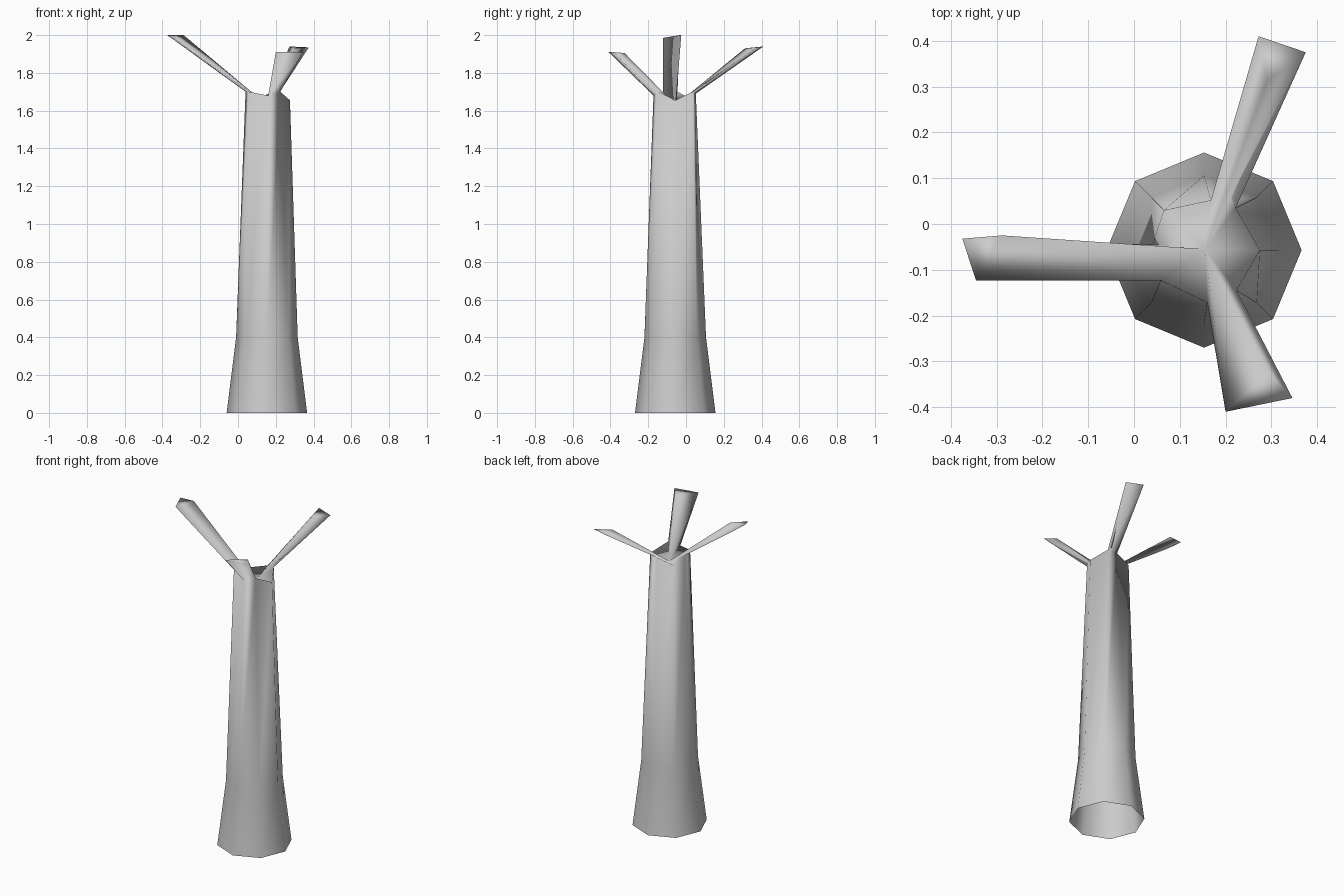
import bpy, bmesh, math

if "Cube" in bpy.data.objects:
    bpy.data.objects.remove(bpy.data.objects["Cube"])

CX, CY = 0.153, -0.057
bm = bmesh.new()

def ring(r, z):
    return [bm.verts.new((CX + r * math.cos(i * math.pi / 4),
                          CY + r * math.sin(i * math.pi / 4), z)) for i in range(8)]

# Trunk: flared eight-sided tube, open underneath, with an uneven top rim
rim = [(0.275, -0.057, 1.655), (0.222, 0.035, 1.70), (0.168, 0.052, 1.69), (0.065, 0.03, 1.66),
       (0.04, -0.045, 1.70), (0.058, -0.123, 1.70), (0.16, -0.172, 1.68), (0.224, -0.145, 1.70)]
rings = [ring(0.213, 0), ring(0.163, 0.4), [bm.verts.new(p) for p in rim]]
for lo, hi in zip(rings, rings[1:]):
    for i in range(8):
        j = (i + 1) % 8
        bm.faces.new((lo[i], lo[j], hi[j], hi[i]))

# Branches: triangular limbs growing from wedges of the sunken crown
# wedge index -> tip corners (from rim i, rim i+1, centre)
tips = {1: [(0.375, 0.375, 1.935), (0.272, 0.41, 1.94), (0.29, 0.312, 1.93)],
        4: [(-0.375, -0.032, 2.0), (-0.345, -0.123, 1.985), (-0.288, -0.025, 2.0)],
        6: [(0.20, -0.41, 1.91), (0.346, -0.38, 1.91), (0.295, -0.325, 1.905)]}
top = rings[-1]
centre = bm.verts.new((0.155, -0.055, 1.63))
for i in range(8):
    base = [top[i], top[(i + 1) % 8], centre]
    if i in tips:
        tip = [bm.verts.new(p) for p in tips[i]]
        for k in range(3):
            m = (k + 1) % 3
            bm.faces.new((base[k], base[m], tip[m], tip[k]))
        base = tip
    bm.faces.new(base)

bmesh.ops.recalc_face_normals(bm, faces=bm.faces)
for f in bm.faces:
    f.smooth = True
mesh = bpy.data.meshes.new("tree_trunk")
bm.to_mesh(mesh)
bm.free()
bpy.context.collection.objects.link(bpy.data.objects.new("tree_trunk", mesh))
